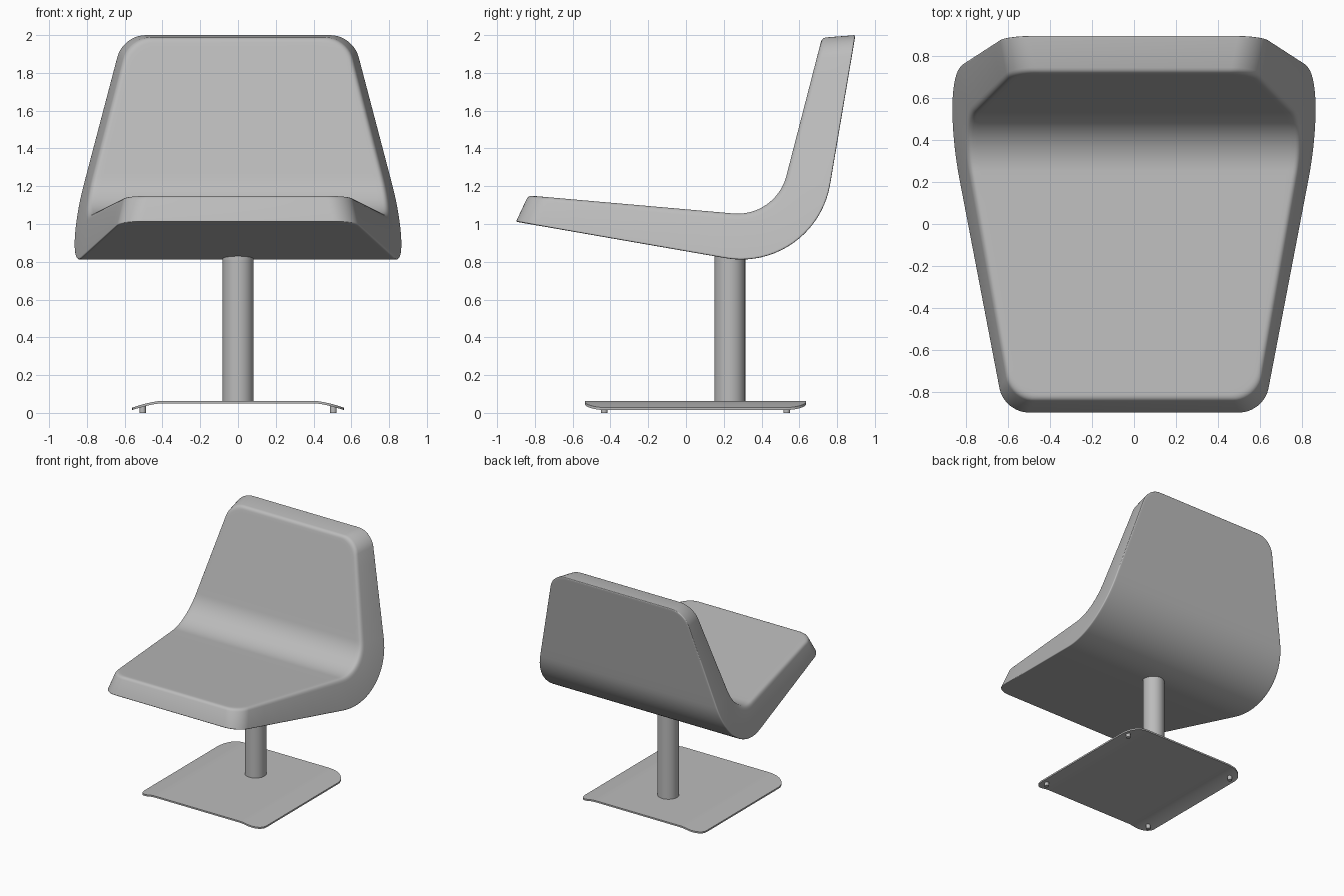
import bpy, bmesh, math
from mathutils import Vector

cube = bpy.data.objects.get("Cube")
if cube:
    bpy.data.objects.remove(cube)

grey = bpy.data.materials.new("plain grey")
grey.use_nodes = True
colour = (0.5, 0.5, 0.5, 1)
grey.diffuse_color = colour
grey.node_tree.nodes["Principled BSDF"].inputs["Base Color"].default_value = colour


def finish(bm, name, angle=35):
    bmesh.ops.recalc_face_normals(bm, faces=bm.faces)
    mesh = bpy.data.meshes.new(name)
    bm.to_mesh(mesh)
    bm.free()
    obj = bpy.data.objects.new(name, mesh)
    bpy.context.collection.objects.link(obj)
    mesh.materials.append(grey)
    bpy.ops.object.select_all(action='DESELECT')
    obj.select_set(True)
    bpy.context.view_layer.objects.active = obj
    bpy.ops.object.shade_smooth_by_angle(angle=math.radians(angle))
    return obj


class Surface:
    """Bent sheet: straight seat, round bend, straight back, with a varying half width."""

    def __init__(self, front, corner, top, radius, seat_width, back_width):
        front, corner, top = Vector(front), Vector(corner), Vector(top)
        self.front, self.top, self.radius = front, top, radius
        self.d1, self.d2 = (corner - front).normalized(), (top - corner).normalized()
        self.turn = self.d1.angle(self.d2)
        cut = radius * math.tan(self.turn / 2)
        self.start = corner - self.d1 * cut
        self.l1 = (self.start - front).length
        self.l2 = (top - corner).length - cut
        self.arc = radius * self.turn
        self.length = self.l1 + self.arc + self.l2
        self.widths = (*seat_width, *back_width)   # front, bend start, bend end, top

    def point(self, s):
        if s < self.l1:
            return self.front + self.d1 * s
        if s < self.l1 + self.arc:
            a = (s - self.l1) / self.radius
            up = Vector((-self.d1.y, self.d1.x))
            return self.start + self.radius * (self.d1 * math.sin(a) + up * (1 - math.cos(a)))
        return self.top - self.d2 * (self.length - s)

    def width(self, s):
        w0, w1, w2, w3 = self.widths
        m1, m2 = (w1 - w0) / self.l1, (w3 - w2) / self.l2
        if s < self.l1:
            return w0 + m1 * s
        t = (s - self.l1) / self.arc
        if t > 1:
            return w3 - m2 * (self.length - s)
        return ((1 - t) ** 2 * (1 + 2 * t) * w1 + t * t * (3 - 2 * t) * w2
                + self.arc * t * (1 - t) * ((1 - t) * m1 - t * m2))

    def outline(self, inset, r=0.115):
        """Right half of the rounded outline, from the front edge to the top edge."""
        corner = [math.pi / 2 * i / 10 for i in range(11)]
        drops = [(r * (1 - math.cos(a)), r * (1 - math.sin(a))) for a in corner]
        stations = [(inset + s, d) for s, d in drops]
        a, b = inset + r, self.length - inset - r
        c, d = self.l1, self.l1 + self.arc
        stations += [(a + (c - a) * i / 6, 0) for i in range(1, 6)]
        stations += [(c + (d - c) * i / 20, 0) for i in range(21)]
        stations += [(d + (b - d) * i / 6, 0) for i in range(1, 6)]
        stations += [(self.length - inset - s, e) for s, e in reversed(drops)]
        pts = []
        for s, e in stations:
            p = self.point(s)
            pts.append(Vector((self.width(s) - inset - e, p.x, p.y)))
        return pts


def soft_edge(surface, other, inset, blend, steps=5):
    """Rings that roll from the flat of a surface round its edge to the side wall."""
    rings = [surface.outline(inset * 2)]
    flat, edge, far = surface.outline(inset), surface.outline(0), other.outline(0)
    for i in range(steps + 1):
        t = i / steps
        rings.append([a * (1 - t) ** 2 + b * 2 * t * (1 - t) + b.lerp(c, blend) * t * t
                      for a, b, c in zip(flat, edge, far)])
    return rings


# Padded seat and back in one piece
outer = Surface((-0.9, 1.012), (0.683, 0.737), (0.897, 2.0), 0.477, (0.62, 0.833), (0.818, 0.61))
inner = Surface((-0.835, 1.151), (0.475, 1.036), (0.72, 1.986), 0.266, (0.585, 0.78), (0.765, 0.575))
rings = soft_edge(inner, outer, 0.025, 0.14) + soft_edge(outer, inner, 0.012, 0.05)[::-1]
bm = bmesh.new()
loops = []
for ring in rings:
    right = [bm.verts.new(p) for p in ring]
    left = [bm.verts.new((-p.x, p.y, p.z)) for p in ring]
    loops.append(right + left[::-1])
count = len(loops[0])
for a, b in zip(loops, loops[1:]):
    for i in range(count):
        j = (i + 1) % count
        bm.faces.new((a[i], a[j], b[j], b[i]))
for cap in (loops[0], loops[-1]):
    for i in range(count // 2 - 1):
        bm.faces.new((cap[i], cap[i + 1], cap[-i - 2], cap[-i - 1]))
finish(bm, "seat_shell")


def cylinder(name, x, y, bottom, top, radius, sides):
    bm = bmesh.new()
    bmesh.ops.create_cone(bm, cap_ends=True, segments=sides, radius1=radius, radius2=radius,
                          depth=top - bottom)
    bmesh.ops.translate(bm, verts=bm.verts, vec=(x, y, (top + bottom) / 2))
    return finish(bm, name)


# Pedestal
cylinder("pedestal_column", 0, 0.232, 0.055, 0.85, 0.082, 48)

# Base plate with rounded corners and side edges curling down
HALF_X, HALF_Y, MID_Y, R, FLAT = 0.56, 0.585, 0.05, 0.11, 0.4
xs = [HALF_X - R + R * math.sin(math.pi / 2 * i / 12) for i in range(13)]
xs = [FLAT - 0.03, FLAT, FLAT + 0.025] + xs
xs = [-x for x in reversed(xs)] + xs
bm = bmesh.new()
rows = []
for x in xs:
    over = min(max(abs(x) - (HALF_X - R), 0), R)
    half = HALF_Y - R + math.sqrt(R * R - over * over)
    curl = max(abs(x) - FLAT, 0) / (HALF_X - FLAT)
    z = 0.064 - 0.036 * curl ** 1.5
    rows.append([bm.verts.new((x, MID_Y + half * k, z)) for k in (-1, 1)])
for a, b in zip(rows, rows[1:]):
    if (a[0].co - a[1].co).length > 0:
        bm.faces.new((a[0], b[0], b[1], a[1]))
bottom = bmesh.ops.extrude_face_region(bm, geom=bm.faces[:])
bmesh.ops.translate(bm, vec=(0, 0, -0.013),
                    verts=[v for v in bottom["geom"] if isinstance(v, bmesh.types.BMVert)])
bm.normal_update()
finish(bm, "base_plate")

# Four small feet under the corners
for side, x in (("left", 0.505), ("right", -0.505)):
    for end, y in (("front", -0.433), ("back", 0.533)):
        cylinder(f"{end}_{side}_foot", x, y, 0, 0.036, 0.017, 20)
